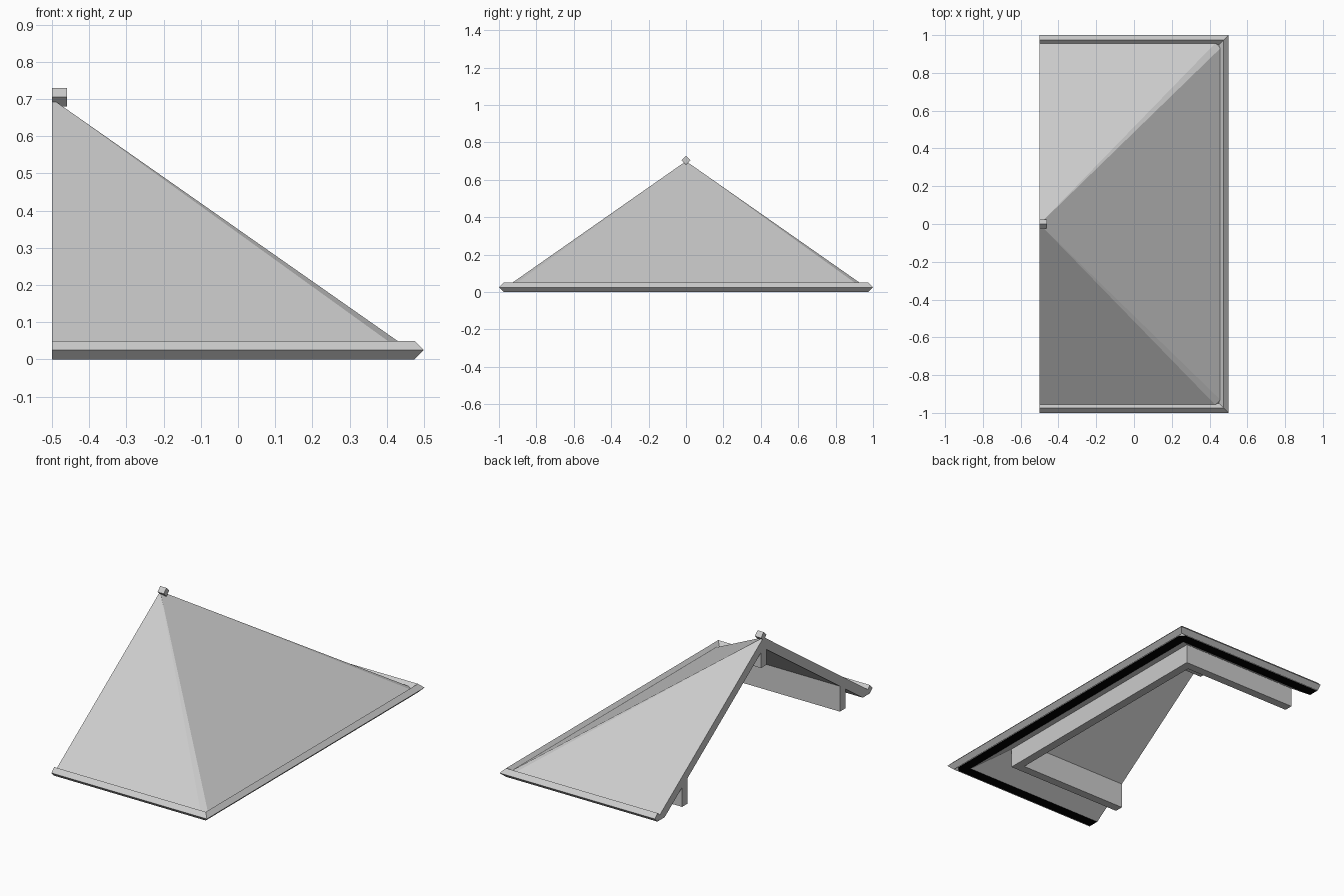
import bpy
import bmesh

cube = bpy.data.objects.get("Cube")
if cube:
    bpy.data.objects.remove(cube, do_unlink=True)


def material(name, level):
    mat = bpy.data.materials.new(name)
    colour = (level, level, level, 1)
    mat.diffuse_color = colour
    mat.use_nodes = True
    mat.node_tree.nodes["Principled BSDF"].inputs["Base Color"].default_value = colour
    return mat


GREY = material("light grey", 0.6)
BLACK = material("black soffit", 0.0)

END = -0.5      # open end of the roof
SLOPE = 0.7     # rise over run of every roof plane
UNDER = 0.637   # underside height at the apex


def finish(name, bm, recalc=True):
    if recalc:
        bmesh.ops.recalc_face_normals(bm, faces=bm.faces)
    mesh = bpy.data.meshes.new(name)
    bm.to_mesh(mesh)
    bm.free()
    mesh.materials.append(GREY)
    mesh.materials.append(BLACK)
    obj = bpy.data.objects.new(name, mesh)
    bpy.context.collection.objects.link(obj)
    return obj


def loft(name, rings):
    """Closed solid through a list of equal-length point rings."""
    bm = bmesh.new()
    loops = [[bm.verts.new(p) for p in ring] for ring in rings]
    for a, b in zip(loops, loops[1:]):
        for i in range(len(a)):
            j = (i + 1) % len(a)
            bm.faces.new((a[i], a[j], b[j], b[i]))
    bm.faces.new(loops[0])
    bm.faces.new(loops[-1])
    return finish(name, bm)


def diamond(x, y, z, out, r=0.025):
    """Square section stood on its corner, stretched along out for mitres."""
    dx, dy = out[0] * r, out[1] * r
    return [(x + dx, y + dy, z), (x, y, z + r), (x - dx, y - dy, z), (x, y, z - r)]


def box(name, x0, x1, y0, y1, z0, z1):
    return loft(name, [[(x, y0, z0), (x, y1, z0), (x, y1, z1), (x, y0, z1)]
                       for x in (x0, x1)])


# Roof shell: half a hipped pyramid with narrow chamfers down the hips
def rim(reach, chamfer, z):
    half = [(END, -reach), (reach - 0.5 - chamfer, -reach), (reach - 0.5, chamfer - reach)]
    return [(x, y, z) for x, y in half] + [(x, -y, z) for x, y in reversed(half)]


bm = bmesh.new()
top = bm.verts.new((END, 0, 0.7))
inner_top = bm.verts.new((END, 0, UNDER))
upper, lower, inner = [[bm.verts.new(p) for p in rim(*args)] for args in
                       ((0.957, 0.027, 0.03), (0.97, 0.027, 0.001), (0.91, 0.002, 0.001))]
for i in range(len(upper) - 1):
    bm.faces.new((top, upper[i], upper[i + 1]))
    bm.faces.new((upper[i], lower[i], lower[i + 1], upper[i + 1]))
    soffit = bm.faces.new((lower[i], inner[i], inner[i + 1], lower[i + 1]))
    soffit.material_index = 1
    bm.faces.new((inner[i], inner_top, inner[i + 1]))
for k in (0, -1):
    bm.faces.new((top, inner_top, inner[k], lower[k], upper[k]))
finish("roof_shell", bm)

# Mitred eave trim around three sides
E = 0.975
loft("eave_trim", [diamond(END, -E, 0.025, (0, -1)),
                   diamond(E - 0.5, -E, 0.025, (1, -1)),
                   diamond(E - 0.5, E, 0.025, (1, 1)),
                   diamond(END, E, 0.025, (0, 1))])

# Ridge cap at the apex
loft("ridge_cap", [diamond(x, 0, 0.705, (0, 1)) for x in (END, -0.46)])

# Wall plates under the roof
box("end_wall_plate", 0.2, 0.25, -0.75, 0.75, 0, 0.15)
for name, side in (("front_wall_plate", -1), ("back_wall_plate", 1)):
    box(name, END, 0.2, side * 0.7, side * 0.75, 0, 0.15)

# Ridge beam, tapering into the end slope
profile = [(END, 0.53), (END, 0.66), (-0.46, 0.66), (-0.3, 0.53)]
loft("ridge_beam", [[(x, y, z) for x, z in profile] for y in (-0.025, 0.025)])
